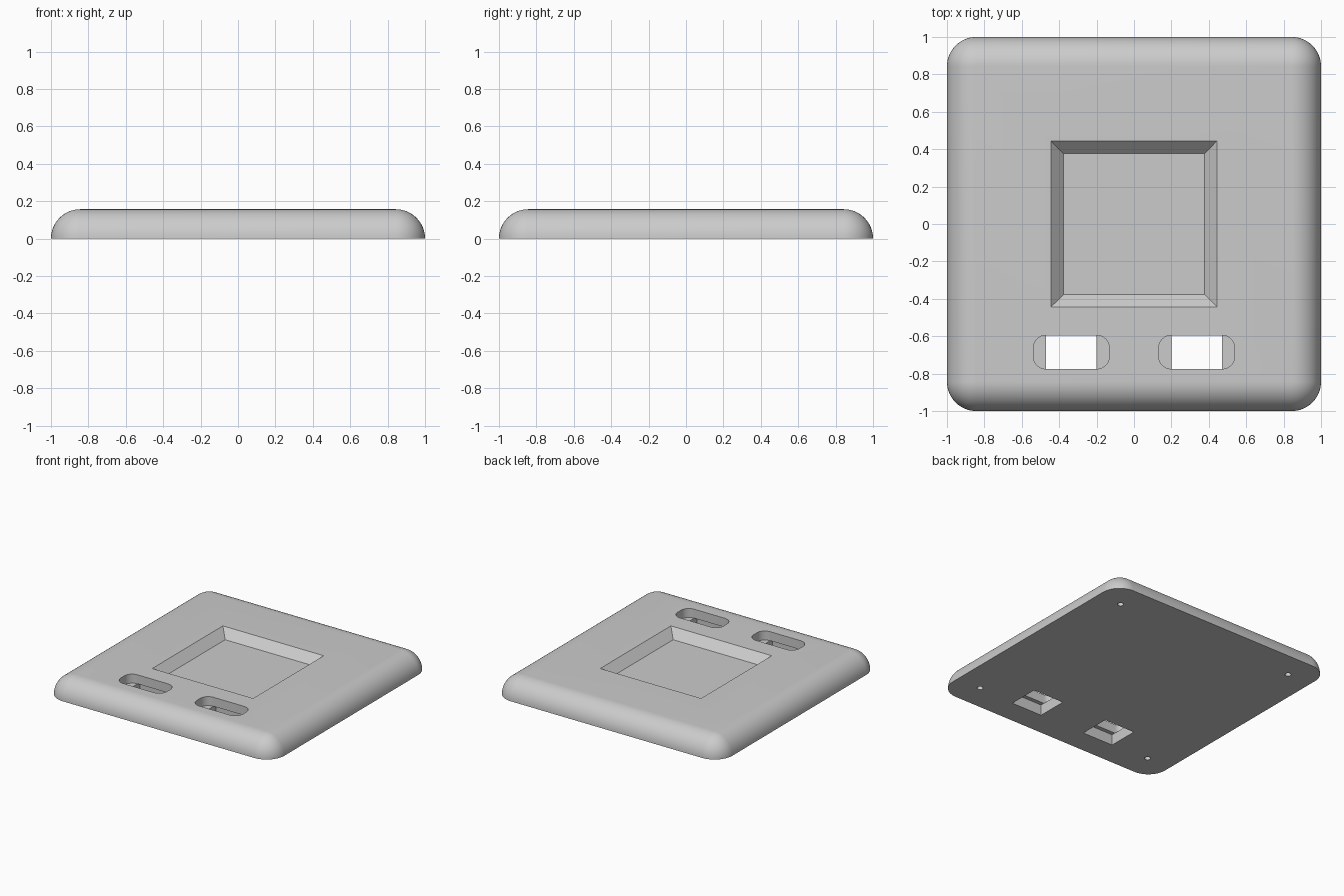
import bpy, bmesh, math

cube = bpy.data.objects.get("Cube")
if cube:
    bpy.data.objects.remove(cube, do_unlink=True)

HEIGHT = 0.157   # plate height, also its edge radius

grey = bpy.data.materials.new("light grey")
grey.use_nodes = True
colour = (0.6, 0.6, 0.6, 1)
grey.diffuse_color = colour
grey.node_tree.nodes["Principled BSDF"].inputs["Base Color"].default_value = colour


def rounded_ring(half_x, half_y, radius, z, steps):
    """Points of a rounded rectangle at height z, anticlockwise."""
    points = []
    for corner, (sx, sy) in enumerate([(1, 1), (-1, 1), (-1, -1), (1, -1)]):
        for i in range(steps + 1 if radius is not None else 1):
            r = radius or 0
            a = math.pi / 2 * (corner + i / steps)
            points.append((sx * (half_x - r) + r * math.cos(a),
                           sy * (half_y - r) + r * math.sin(a), z))
    return points


def loft(name, rings, centre=(0, 0)):
    """Closed solid through a stack of rings with equal point counts."""
    bm = bmesh.new()
    loops = [[bm.verts.new((x + centre[0], y + centre[1], z)) for x, y, z in ring]
             for ring in rings]
    n = len(loops[0])
    for low, high in zip(loops, loops[1:]):
        for i in range(n):
            j = (i + 1) % n
            bm.faces.new((low[i], low[j], high[j], high[i]))
    bm.faces.new(loops[0][::-1])
    bm.faces.new(loops[-1])
    bmesh.ops.remove_doubles(bm, verts=bm.verts, dist=1e-5)
    bmesh.ops.recalc_face_normals(bm, faces=bm.faces)
    mesh = bpy.data.meshes.new(name)
    bm.to_mesh(mesh)
    bm.free()
    mesh.materials.append(grey)
    obj = bpy.data.objects.new(name, mesh)
    bpy.context.collection.objects.link(obj)
    return obj


def prism(name, half_x, half_y, radius, low, high, centre, steps=12):
    return loft(name, [rounded_ring(half_x, half_y, radius, z, steps)
                       for z in (low, high)], centre)


# Plate with a quarter-round rim and ball corners
rings = []
for i in range(17):
    t = math.pi / 2 * i / 16
    inset = HEIGHT * (1 - math.cos(t))
    rings.append(rounded_ring(1 - inset, 1 - inset, HEIGHT * math.cos(t),
                              HEIGHT * math.sin(t), 16))
plate = loft("base_plate", rings)

# Square pocket with sloping walls
cutters = [loft("pocket_cutter", [rounded_ring(h, h, None, z, 1) for h, z in
                                  ((0.378, HEIGHT - 0.067), (0.465, HEIGHT + 0.02))])]

for side in (-1, 1):
    # Rounded slot in the top, opening into a wider box from below
    centre = (side * 0.335, -0.685)
    cutters.append(prism("slot_cutter", 0.203, 0.09, 0.068, 0.085, 0.3, centre))
    cutters.append(prism("box_cutter", 0.135, 0.122, None, -0.1, 0.0851, centre))
    # Blind screw holes in the underside
    for end in (-1, 1):
        cutters.append(prism("hole_cutter", 0.022, 0.022, 0.0219, -0.1, 0.08,
                             (side * 0.79, end * 0.79), 6))

# Cut the openings and drop the cutters
bpy.context.view_layer.objects.active = plate
for cutter in cutters:
    cutter.hide_render = True
    mod = plate.modifiers.new("cut", "BOOLEAN")
    mod.operation = "DIFFERENCE"
    mod.solver = "EXACT"
    mod.object = cutter
    bpy.ops.object.modifier_apply(modifier=mod.name)
    bpy.data.objects.remove(cutter, do_unlink=True)

# Smooth rim, sharp cut edges
for obj in bpy.context.selected_objects:
    obj.select_set(False)
plate.select_set(True)
bpy.ops.object.shade_smooth_by_angle(angle=math.radians(30))
